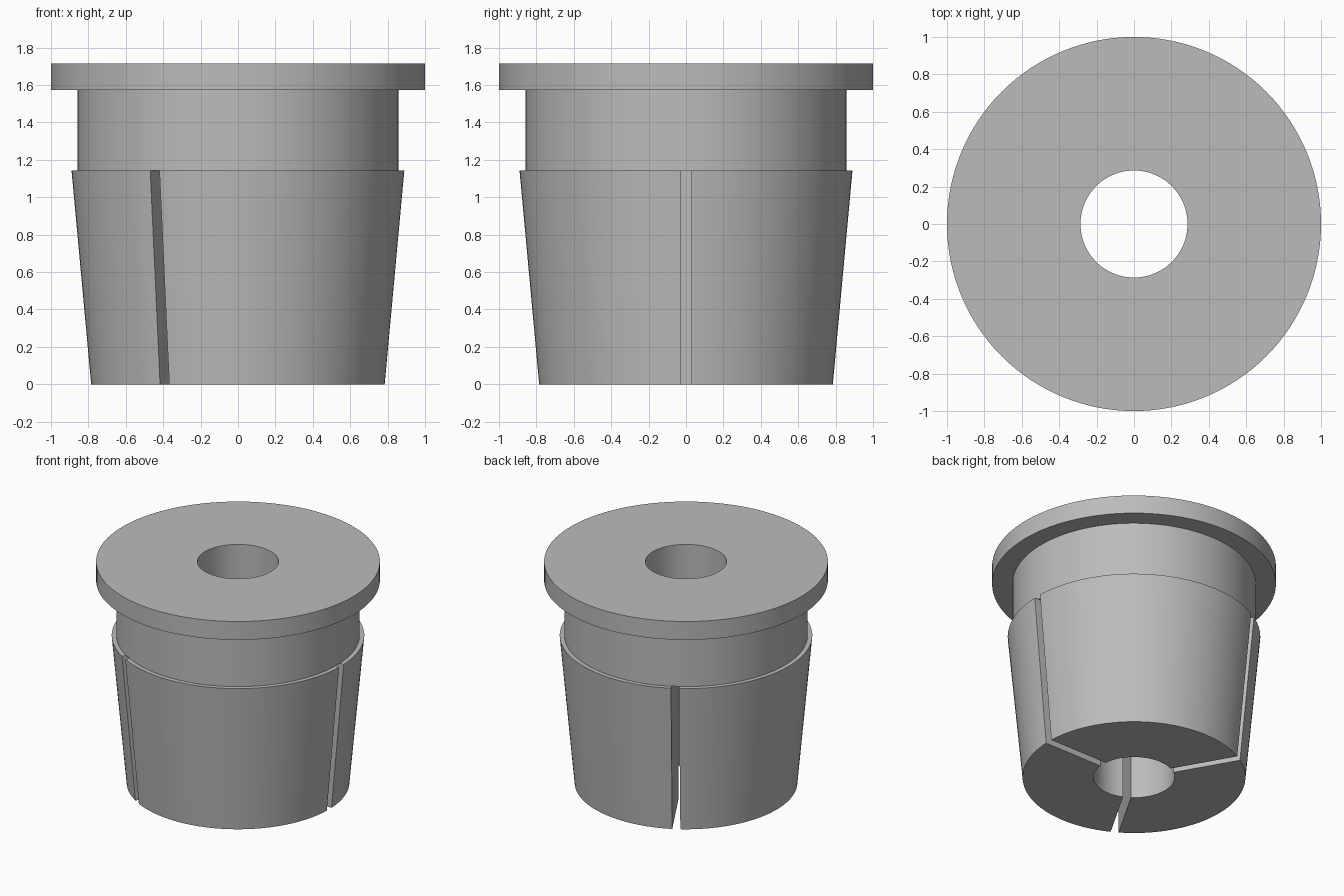
import bpy
import bmesh
import math
from mathutils import Matrix, Vector

if "Cube" in bpy.data.objects:
    bpy.data.objects.remove(bpy.data.objects["Cube"])

BORE, STEP_Z, SLOT_WIDTH, SEGMENTS = 0.286, 1.143, 0.057, 128

# Plain grey material
grey = bpy.data.materials.new("grey")
grey.use_nodes = True
colour = (0.5, 0.5, 0.5, 1)
grey.diffuse_color = colour
grey.node_tree.nodes["Principled BSDF"].inputs["Base Color"].default_value = colour


def make_object(name, bm):
    bmesh.ops.recalc_face_normals(bm, faces=bm.faces)
    mesh = bpy.data.meshes.new(name)
    bm.to_mesh(mesh)
    bm.free()
    mesh.materials.append(grey)
    obj = bpy.data.objects.new(name, mesh)
    bpy.context.collection.objects.link(obj)
    return obj


def lathe(name, profile):
    bm = bmesh.new()
    verts = [bm.verts.new((r, 0, z)) for r, z in profile]
    edges = [bm.edges.new((a, b)) for a, b in zip(verts, verts[1:] + verts[:1])]
    bmesh.ops.spin(bm, geom=verts + edges, cent=(0, 0, 0), axis=(0, 0, 1),
                   angle=math.tau, steps=SEGMENTS, use_duplicate=False)
    bmesh.ops.remove_doubles(bm, verts=bm.verts, dist=0.0001)
    return make_object(name, bm)


# Tapered sleeve, neck and flange around one bore
bushing = lathe("flanged_bushing", [
    (BORE, 0), (0.785, 0), (0.89, STEP_Z), (0.857, STEP_Z),
    (0.857, 1.573), (1, 1.573), (1, 1.716), (BORE, 1.716)])

# Three radial slots, from the bore outwards, in the tapered sleeve
cutters = []
for i in range(3):
    bm = bmesh.new()
    bmesh.ops.create_cube(bm, size=1)
    bmesh.ops.scale(bm, vec=Vector((1, SLOT_WIDTH, STEP_Z + 0.201)), verts=bm.verts)
    bmesh.ops.translate(bm, vec=Vector((0.6, 0, (STEP_Z - 0.199) / 2)), verts=bm.verts)
    bmesh.ops.rotate(bm, cent=(0, 0, 0), verts=bm.verts,
                     matrix=Matrix.Rotation(i * math.tau / 3, 3, "Z"))
    cutter = make_object("slot_cutter", bm)
    cutter.hide_render = True
    cutters.append(cutter)
    cut = bushing.modifiers.new("slot", "BOOLEAN")
    cut.operation = "DIFFERENCE"
    cut.solver = "EXACT"
    cut.object = cutter

# Apply the slots, then shade the curved walls smooth
bpy.ops.object.select_all(action="DESELECT")
bushing.select_set(True)
bpy.context.view_layer.objects.active = bushing
for modifier in list(bushing.modifiers):
    bpy.ops.object.modifier_apply(modifier=modifier.name)
for cutter in cutters:
    bpy.data.objects.remove(cutter)
bpy.ops.object.shade_smooth_by_angle(angle=math.radians(30))
